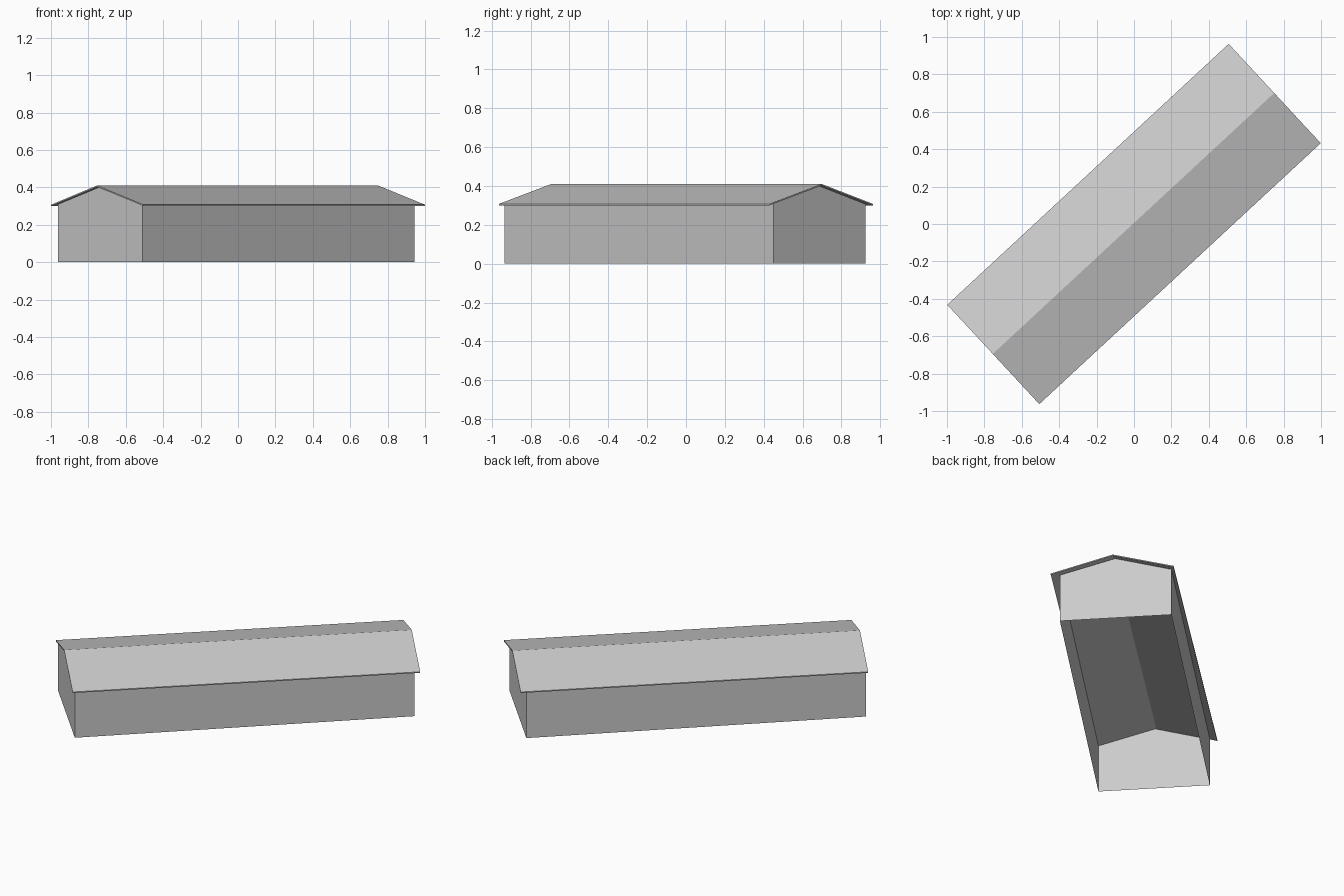
import bpy, bmesh
from math import cos, sin, radians
from mathutils import Vector

if "Cube" in bpy.data.objects:
    bpy.data.objects.remove(bpy.data.objects["Cube"], do_unlink=True)

ROOF_ANGLE = radians(42.83)
WALL_ANGLE = radians(43.55)
HALF_LENGTH, HALF_WIDTH = 1.026, 0.362
RIDGE_OFFSET = 0.004
EAVE_Z, RIDGE_Z, THICKNESS = 0.301, 0.403, 0.007

grey = bpy.data.materials.new("light grey")
grey.use_nodes = True
colour = (0.6, 0.6, 0.6, 1)
grey.diffuse_color = colour
grey.node_tree.nodes["Principled BSDF"].inputs["Base Color"].default_value = colour


def finish(name, bm, angle, centre=(0, 0)):
    bmesh.ops.recalc_face_normals(bm, faces=bm.faces)
    mesh = bpy.data.meshes.new(name)
    bm.to_mesh(mesh)
    bm.free()
    mesh.materials.append(grey)
    obj = bpy.data.objects.new(name, mesh)
    obj.location = (*centre, 0)
    obj.rotation_euler.z = angle
    bpy.context.collection.objects.link(obj)
    return obj


def extruded(profile, half, closed):
    """Sweep a (y, z) profile along x; returns the bmesh and both end rings."""
    bm = bmesh.new()
    ends = [[bm.verts.new((x, y, z)) for y, z in profile] for x in (-half, half)]
    count = len(profile)
    for i in range(count if closed else count - 1):
        j = (i + 1) % count
        bm.faces.new((ends[0][i], ends[0][j], ends[1][j], ends[1][i]))
    for ring in ends:
        bm.faces.new(ring)
    return bm


# Gabled roof: a thin folded slab with overhanging eaves
underside = [(-HALF_WIDTH, EAVE_Z), (RIDGE_OFFSET, RIDGE_Z), (HALF_WIDTH, EAVE_Z)]
top = [(y, z + THICKNESS) for y, z in reversed(underside)]
finish("roof", extruded(underside + top, HALF_LENGTH, True), ROOF_ANGLE)

# Walls: a hollow shell, open below and under the roof, with pointed gables
half = 0.328
side_z = EAVE_Z + (RIDGE_Z - EAVE_Z) * (1 - half / HALF_WIDTH) - 0.001
bm = bmesh.new()
rings = []
for x in (-1.004, 1.004):
    outline = [(-half, 0), (-half, side_z), (RIDGE_OFFSET, RIDGE_Z - 0.001),
               (half, side_z), (half, 0)]
    rings.append([bm.verts.new((x, y, z)) for y, z in outline])
    bm.faces.new(rings[-1])
for low, high in ((0, 1), (4, 3)):
    bm.faces.new((rings[0][low], rings[0][high], rings[1][high], rings[1][low]))
finish("walls", bm, WALL_ANGLE, (-0.01, -0.004))
